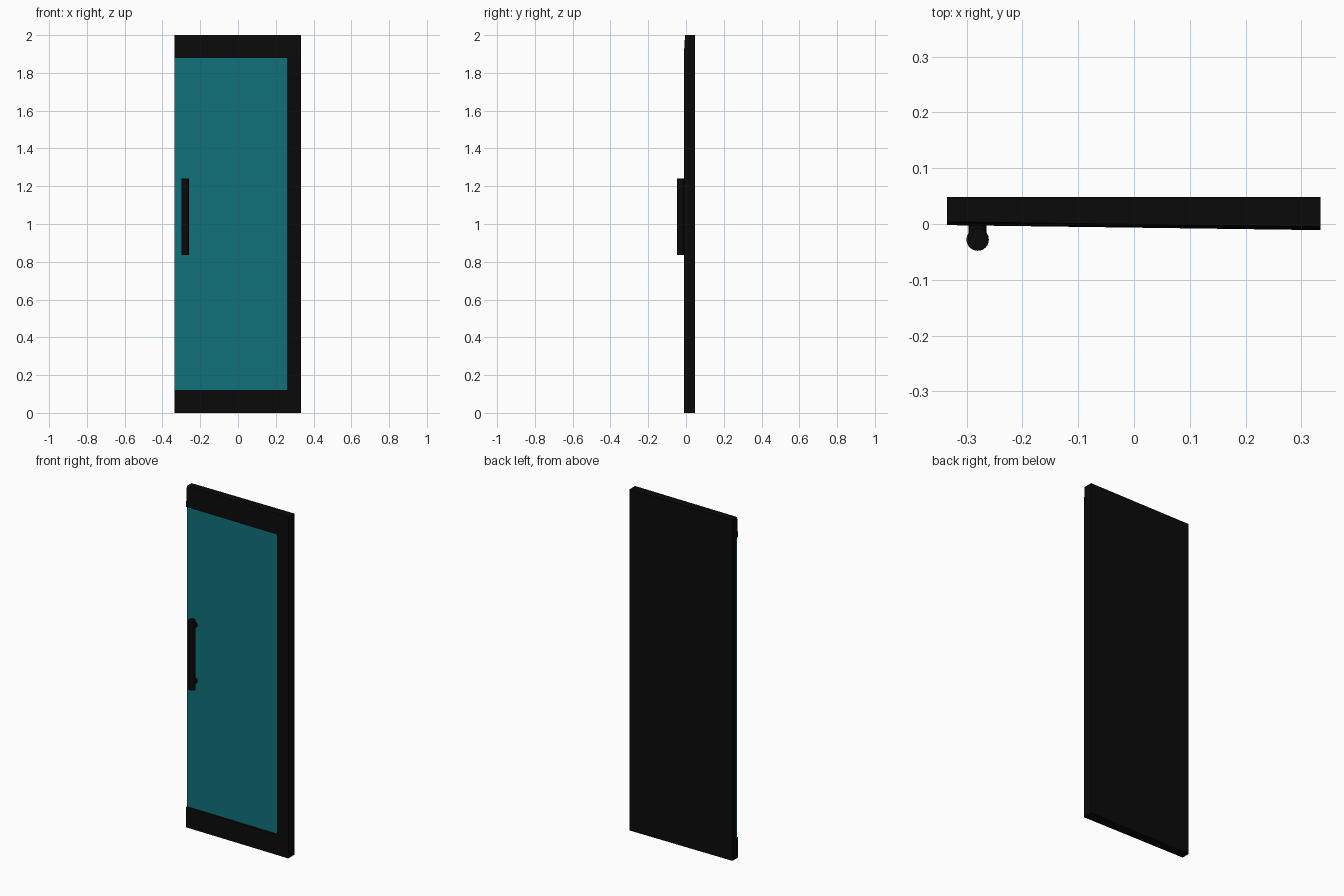
import bpy, bmesh
from math import pi
from mathutils import Matrix

if "Cube" in bpy.data.objects:
    bpy.data.objects.remove(bpy.data.objects["Cube"])


def material(name, color):
    m = bpy.data.materials.new(name)
    m.diffuse_color = (*color, 1)
    m.use_nodes = True
    m.node_tree.nodes["Principled BSDF"].inputs["Base Color"].default_value = m.diffuse_color
    return m


BLACK = material("black", (0.003, 0.003, 0.003))
TEAL = material("teal_glass", (0.005, 0.165, 0.195))


def finish(name, bm, mat=None):
    me = bpy.data.meshes.new(name)
    bm.to_mesh(me)
    bm.free()
    ob = bpy.data.objects.new(name, me)
    bpy.context.collection.objects.link(ob)
    if mat:
        me.materials.append(mat)
    return ob


def box(x0, x1, y0, y1, z0, z1):
    bm = bmesh.new()
    bmesh.ops.create_cube(bm, size=1)
    for v in bm.verts:
        v.co = (x1 if v.co.x > 0 else x0,
                y1 if v.co.y > 0 else y0,
                z1 if v.co.z > 0 else z0)
    return bm


def front_slant(x):
    # the front leans forward slightly toward the hinge side
    return -0.009 * (x + 0.335) / 0.669


X0, X1 = -0.335, 0.334

# door body: slab with slightly tapered front, top lip leaning back
bm = box(X0, X1, 0, 0.048, 0, 2)
bmesh.ops.bisect_plane(bm, geom=bm.verts[:] + bm.edges[:] + bm.faces[:],
                       plane_co=(0, 0, 1.9), plane_no=(0, 0, 1))
for v in bm.verts:
    if v.co.y < 0.02:
        v.co.y = front_slant(v.co.x) - 0.002 + (0.006 if v.co.z > 1.95 else 0)
body = finish("door_body", bm, BLACK)

# recess for the glass, open on the handle side
cutter = finish("recess_cutter", box(-0.5, 0.26, -0.1, 0.014, 0.12, 1.88))
cutter.hide_render = True
cutter.hide_viewport = False
cutter.display_type = 'WIRE'
mod = body.modifiers.new("recess", 'BOOLEAN')
mod.operation = 'DIFFERENCE'
mod.solver = 'EXACT'
mod.object = cutter

# glass panel
bm = box(X0, 0.26, 0, 0.014, 0.12, 1.88)
for v in bm.verts:
    if v.co.y < 0.01:
        v.co.y = front_slant(v.co.x) + 0.005
finish("glass_panel", bm, TEAL)


def cylinder(name, radius, depth, matrix, sides):
    bm = bmesh.new()
    bmesh.ops.create_cone(bm, cap_ends=True, segments=sides, radius1=radius,
                          radius2=radius, depth=depth, matrix=matrix)
    ob = finish(name, bm, BLACK)
    bpy.context.view_layer.objects.active = ob
    ob.select_set(True)
    bpy.ops.object.shade_smooth_by_angle(angle=0.7)
    ob.select_set(False)


# handle grip and its two standoffs
HX, HY, HZ = -0.28, -0.028, 1.038
cylinder("handle_grip", 0.02, 0.405, Matrix.Translation((HX, HY, HZ)), 32)
for side, s in (("lower", -1), ("upper", 1)):
    cylinder(side + "_handle_post", 0.016, 0.036,
             Matrix.Translation((HX, -0.01, HZ + s * 0.164)) @ Matrix.Rotation(pi / 2, 4, 'X'), 24)
